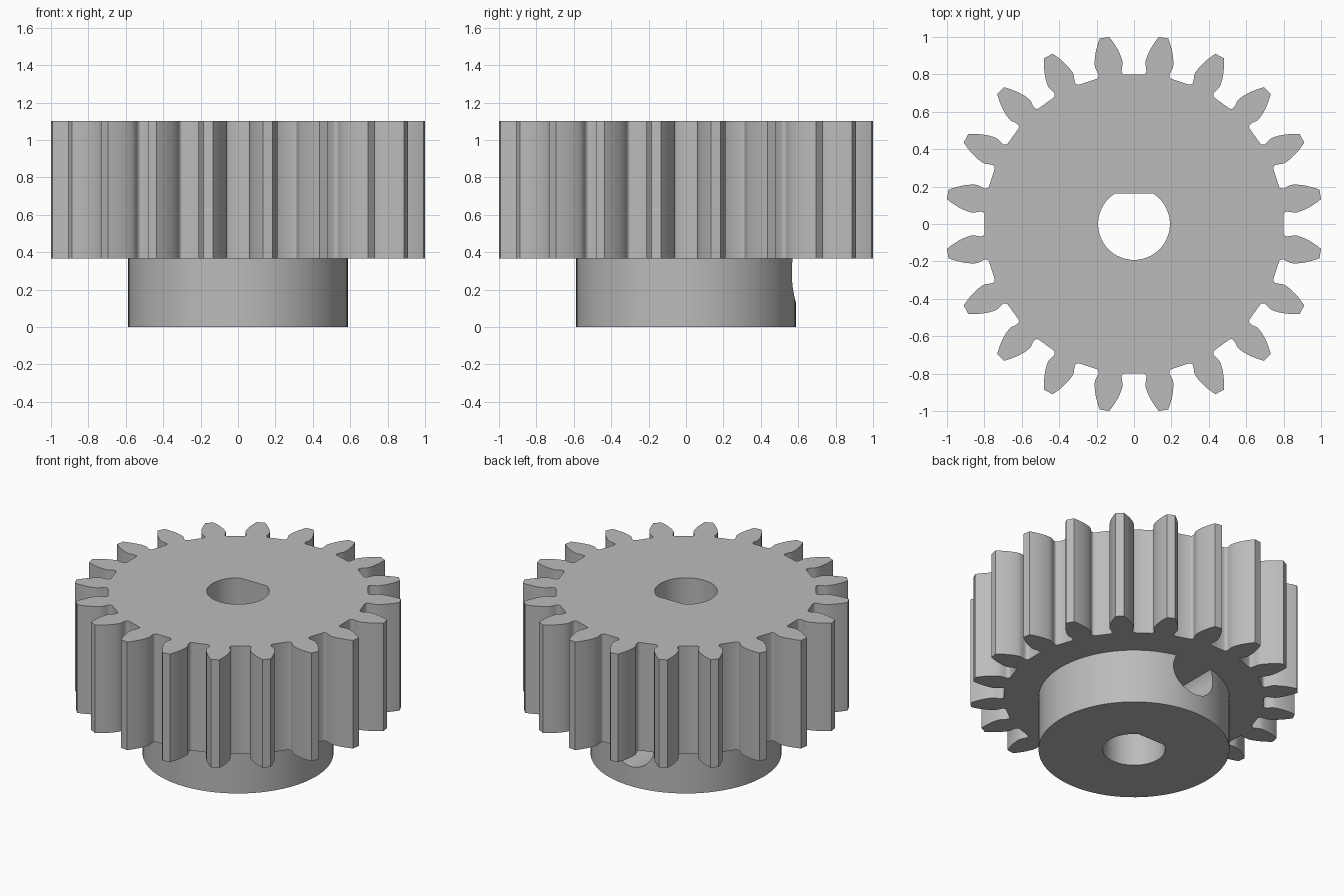
import bpy, bmesh, math
from mathutils import Matrix

if "Cube" in bpy.data.objects:
    bpy.data.objects.remove(bpy.data.objects["Cube"])

TEETH = 20
TIP_R, PITCH_R = 1.0087, 0.917
BASE_R = PITCH_R * math.cos(math.radians(20))
HUB_R, HUB_H, TOP = 0.587, 0.367, 1.10
BORE_R, BORE_FLAT = 0.192, 0.163

grey = bpy.data.materials.new("plain grey")
grey.use_nodes = True
grey.diffuse_color = (0.5, 0.5, 0.5, 1)
grey.node_tree.nodes["Principled BSDF"].inputs["Base Color"].default_value = (0.5, 0.5, 0.5, 1)


def prism(name, outline, z0, z1):
    """Extrude a closed outline from z0 up to z1."""
    bm = bmesh.new()
    face = bm.faces.new([bm.verts.new((x, y, z0)) for x, y in outline])
    grown = bmesh.ops.extrude_face_region(bm, geom=[face])["geom"]
    verts = [g for g in grown if isinstance(g, bmesh.types.BMVert)]
    bmesh.ops.translate(bm, verts=verts, vec=(0, 0, z1 - z0))
    bmesh.ops.recalc_face_normals(bm, faces=bm.faces)
    mesh = bpy.data.meshes.new(name)
    bm.to_mesh(mesh)
    bm.free()
    mesh.materials.append(grey)
    ob = bpy.data.objects.new(name, mesh)
    bpy.context.collection.objects.link(ob)
    return ob


def circle(radius, count):
    return [(radius * math.cos(math.tau * i / count), radius * math.sin(math.tau * i / count))
            for i in range(count)]


def activate(ob):
    bpy.ops.object.select_all(action='DESELECT')
    ob.select_set(True)
    bpy.context.view_layer.objects.active = ob


def cut(ob, cutter):
    mod = ob.modifiers.new("cut", 'BOOLEAN')
    mod.operation, mod.solver, mod.object = 'DIFFERENCE', 'EXACT', cutter
    activate(ob)
    bpy.ops.object.modifier_apply(modifier=mod.name)


def involute(a):
    return math.tan(a) - a


def tooth_flank():
    """Half tooth as (radius, half angle) pairs, from root fillet to tip."""
    pts = [(0.801, 5.4), (0.805, 4.85), (0.811, 4.5), (0.82, 4.36), (0.835, 4.55)]
    steps = 10
    for i in range(steps + 1):
        r = BASE_R + (TIP_R - BASE_R) * i / steps
        a = math.acos(min(1, BASE_R / r))
        pts.append((r, 4.15 + math.degrees(involute(math.radians(20)) - involute(a))))
    return pts


# Toothed wheel: one mirrored flank repeated around the axis
flank = tooth_flank()
outline = []
for k in range(TEETH):
    mid = (k + 0.5) * 360 / TEETH
    side = [(r, mid - h) for r, h in flank] + [(r, mid + h) for r, h in reversed(flank)]
    outline += [(r * math.cos(math.radians(a)), r * math.sin(math.radians(a))) for r, a in side]
wheel = prism("toothed_wheel", outline, HUB_H, TOP)

# Hub below the wheel
hub = prism("hub", circle(HUB_R, 96), 0, HUB_H)

# D-shaped shaft bore
start = math.asin(BORE_FLAT / BORE_R)
sweep = math.pi + 2 * start
arc = [math.pi - start + sweep * i / 64 for i in range(65)]
bore = prism("bore_cutter", [(BORE_R * math.cos(a), BORE_R * math.sin(a)) for a in arc], -0.5, 1.5)

# Set screw hole from the back of the hub into the bore
screw = prism("screw_hole_cutter", circle(0.157, 48), 0.05, 0.8)
screw.data.transform(Matrix.Translation((0, 0, 0.29)) @ Matrix.Rotation(-math.pi / 2, 4, 'X'))

cut(wheel, bore)
cut(hub, bore)
cut(hub, screw)
for helper in (bore, screw):
    bpy.data.objects.remove(helper)

for part in (wheel, hub):
    activate(part)
    bpy.ops.object.shade_smooth_by_angle(angle=math.radians(30))
